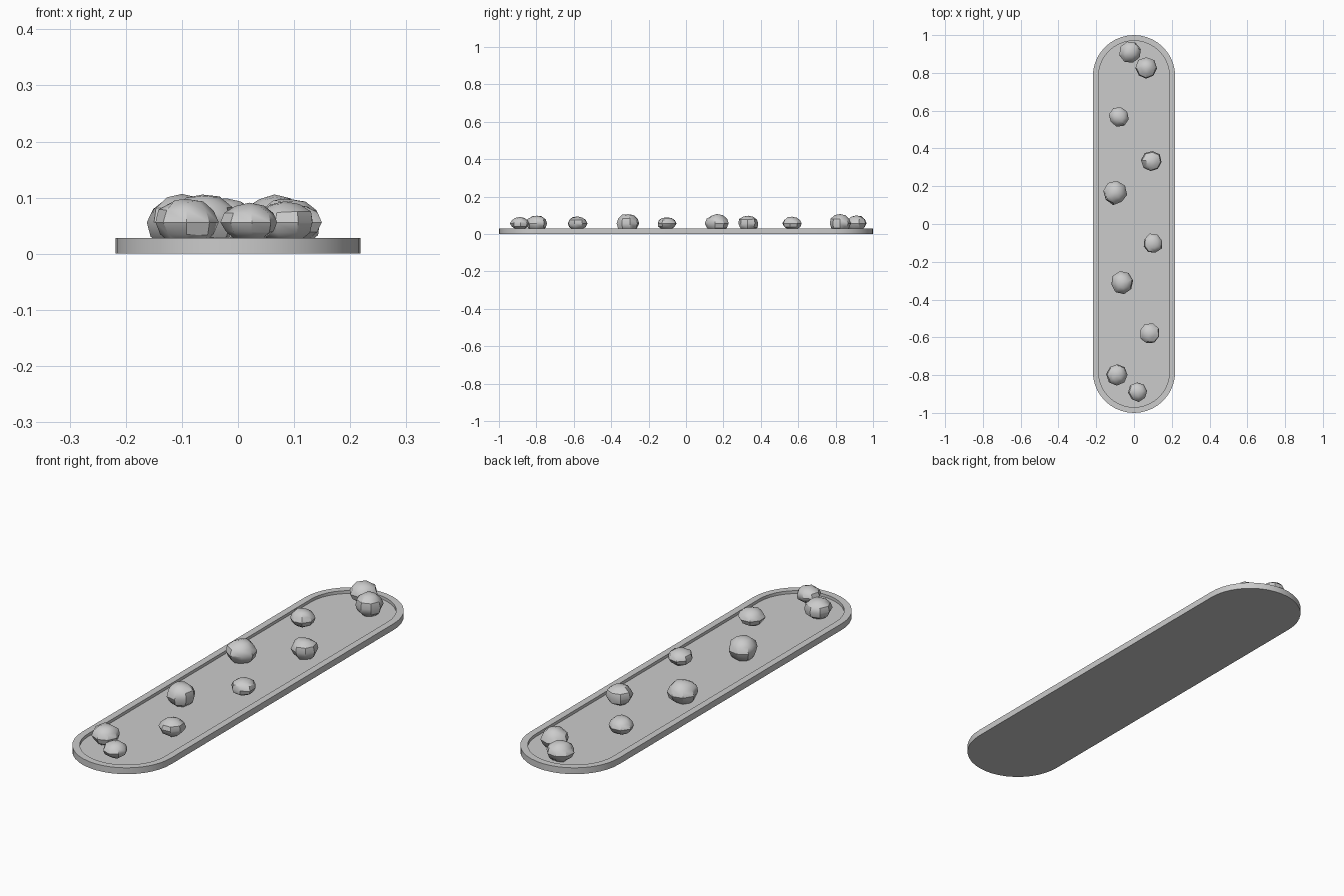
import bpy, bmesh, math, random
from mathutils import Vector

cube = bpy.data.objects.get("Cube")
if cube:
    bpy.data.objects.remove(cube, do_unlink=True)

stone_grey = bpy.data.materials.new("stone_grey")
stone_grey.use_nodes = True
colour = (0.6, 0.6, 0.6, 1)
stone_grey.diffuse_color = colour
stone_grey.node_tree.nodes["Principled BSDF"].inputs["Base Color"].default_value = colour


def add_object(name, bm, angle):
    bmesh.ops.recalc_face_normals(bm, faces=bm.faces)
    mesh = bpy.data.meshes.new(name)
    bm.to_mesh(mesh)
    bm.free()
    mesh.materials.append(stone_grey)
    ob = bpy.data.objects.new(name, mesh)
    bpy.context.collection.objects.link(ob)
    bpy.ops.object.select_all(action="DESELECT")
    ob.select_set(True)
    bpy.context.view_layer.objects.active = ob
    bpy.ops.object.shade_smooth_by_angle(angle=math.radians(angle))
    return ob


# Tray: stacked capsule outlines forming the outer wall, rim and recessed floor
RADIUS, RIM, HEIGHT, FLOOR = 0.218, 0.03, 0.028, 0.015
STRAIGHT = 1 - RADIUS
ARC = 20


def capsule(bm, radius, z):
    ring = []
    for side in (1, -1):
        for i in range(ARC + 1):
            a = math.pi * i / ARC
            ring.append(bm.verts.new((side * radius * math.cos(a),
                                      side * (STRAIGHT + radius * math.sin(a)), z)))
    return ring


bm = bmesh.new()
inner = RADIUS - RIM
rings = [capsule(bm, r, z) for r, z in
         ((RADIUS, 0), (RADIUS, HEIGHT), (inner, HEIGHT), (inner, FLOOR))]
for low, high in zip(rings, rings[1:]):
    for i in range(len(low)):
        j = (i + 1) % len(low)
        bm.faces.new((low[i], low[j], high[j], high[i]))
bm.faces.new(rings[0])
bm.faces.new(rings[-1])
add_object("tray", bm, 30)

# Stones: irregular flattened low-poly spheres (x, y, radius, top height)
STONES = [
    (-0.02, 0.91, 0.058, 0.10), (0.065, 0.825, 0.058, 0.105),
    (-0.08, 0.567, 0.053, 0.093), (0.093, 0.333, 0.056, 0.10),
    (-0.10, 0.165, 0.063, 0.105), (0.10, -0.103, 0.053, 0.09),
    (-0.063, -0.31, 0.06, 0.108), (0.083, -0.58, 0.055, 0.093),
    (-0.09, -0.797, 0.058, 0.10), (0.02, -0.888, 0.052, 0.09),
]
MIDDLE = 0.056
random.seed(7)
for n, (x, y, radius, top) in enumerate(STONES, 1):
    bm = bmesh.new()
    bmesh.ops.create_uvsphere(bm, u_segments=8, v_segments=6, radius=1)
    for v in bm.verts:
        v.co *= random.uniform(0.93, 1.05)
        v.co = Vector((v.co.x * radius, v.co.y * radius, v.co.z * (top - MIDDLE)))
    stone = add_object(f"stone_{n}", bm, 36)
    stone.location = (x, y, MIDDLE)
    stone.rotation_euler.z = random.uniform(0, math.tau)
